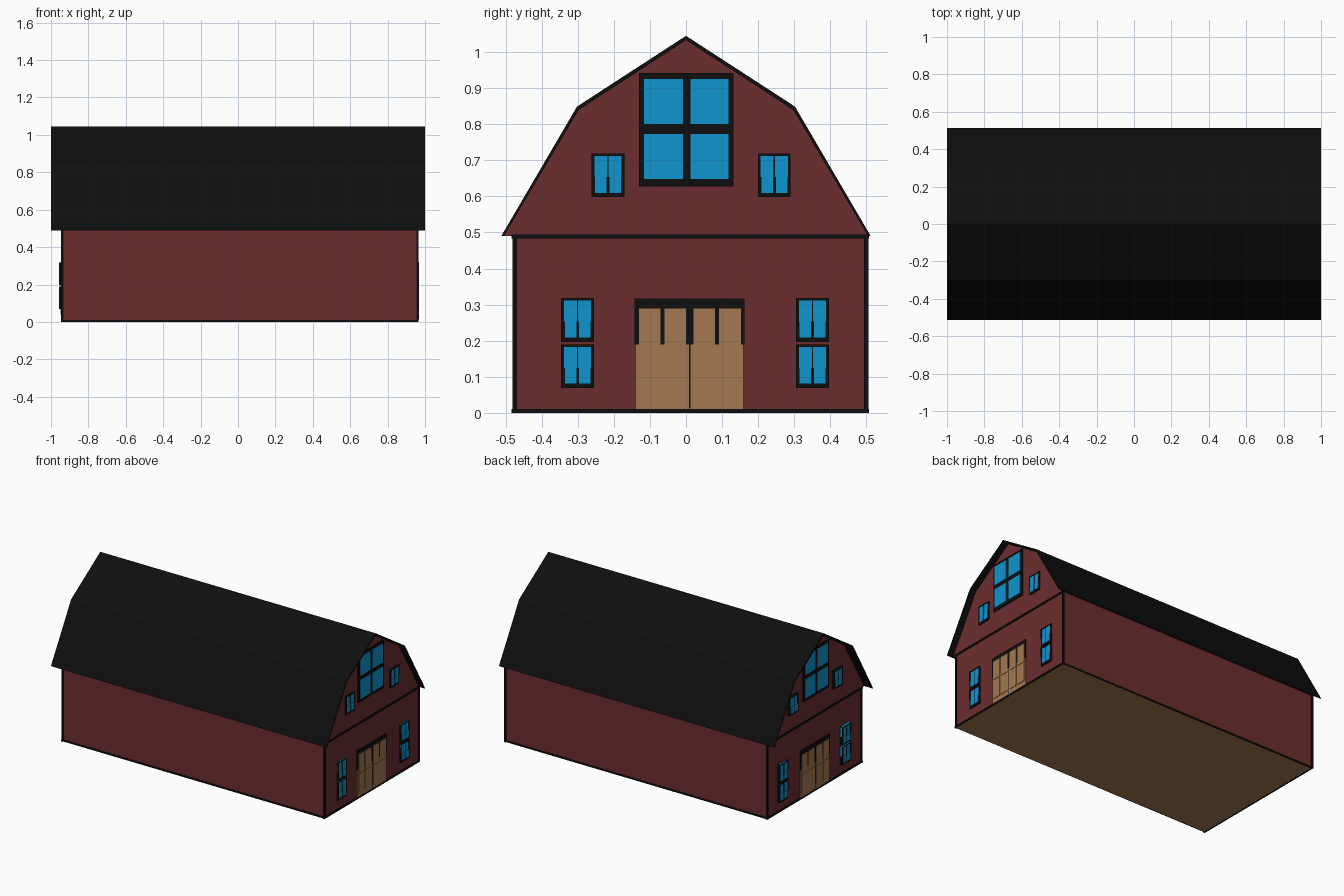
import bpy, bmesh

if "Cube" in bpy.data.objects:
    bpy.data.objects.remove(bpy.data.objects["Cube"])


def material(name, rgb):
    m = bpy.data.materials.new(name)
    m.diffuse_color = (*rgb, 1)
    m.use_nodes = True
    m.node_tree.nodes["Principled BSDF"].inputs["Base Color"].default_value = m.diffuse_color
    return m


RED = material("barn red", (0.15, 0.027, 0.029))
BLACK = material("black trim", (0.0045, 0.0045, 0.0045))
BLUE = material("window blue", (0.005, 0.30, 0.63))
TAN = material("door tan", (0.37, 0.19, 0.082))

X0, X1 = -0.94, 0.96      # end wall planes
Y0, Y1 = -0.475, 0.50     # side wall planes
EAVE = 0.49


def finish(name, bm, mats):
    bmesh.ops.recalc_face_normals(bm, faces=bm.faces)
    me = bpy.data.meshes.new(name)
    bm.to_mesh(me)
    bm.free()
    for m in mats:
        me.materials.append(m)
    ob = bpy.data.objects.new(name, me)
    bpy.context.collection.objects.link(ob)
    return ob


def prism(name, profile, xa, xb, mats):
    """Extrude a closed (y, z) profile along x."""
    bm = bmesh.new()
    face = bm.faces.new([bm.verts.new((xa, y, z)) for y, z in profile])
    ext = bmesh.ops.extrude_face_region(bm, geom=[face])["geom"]
    bmesh.ops.translate(bm, vec=(xb - xa, 0, 0),
                        verts=[v for v in ext if isinstance(v, bmesh.types.BMVert)])
    return finish(name, bm, mats)


def boxes(name, items, mat):
    """One object from several (xa, xb, ya, yb, za, zb) boxes."""
    bm = bmesh.new()
    for xa, xb, ya, yb, za, zb in items:
        vs = bmesh.ops.create_cube(bm, size=1)["verts"]
        for v in vs:
            v.co = (xb if v.co.x > 0 else xa,
                    yb if v.co.y > 0 else ya,
                    zb if v.co.z > 0 else za)
    return finish(name, bm, [mat])


# Walls, with a tan floor underneath
walls = prism("walls", [(Y0, 0), (Y1, 0), (Y1, EAVE), (Y0, EAVE)], X0, X1, [RED, TAN])
for p in walls.data.polygons:
    if p.normal.z < -0.9:
        p.material_index = 1

# Gambrel loft and the roof shell over it
outer = [(-0.512, EAVE), (-0.302, 0.849), (0, 1.045), (0.302, 0.849), (0.512, EAVE)]
inner = [(-0.505, EAVE), (-0.297, 0.840), (0, 1.033), (0.297, 0.840), (0.505, EAVE)]
prism("gable_loft", inner, X0, X1, [RED])
prism("roof", outer + inner[::-1], -1, 1, [BLACK])

# Corner posts, base boards and eave bands
t = 0.006
boxes("corner_posts", [(x - t, x + t, y - t, y + t, 0, EAVE)
                       for x in (X0, X1) for y in (Y0, Y1)], BLACK)
bands = []
for za, zb in ((0, 0.011), (0.484, 0.495)):
    bands += [(x - t, x + t, Y0 - 0.008, Y1 + 0.007, za, zb) for x in (X0, X1)]
bands += [(X0, X1, y - t / 2, y + t / 2, 0, 0.011) for y in (Y0, Y1)]
boxes("trim_bands", bands, BLACK)


def end_details(tag, plane, out, depth):
    """Windows and doors on one end wall; out is +1 or -1."""
    def plate(ya, yb, za, zb, d):
        a, b = sorted((plane, plane + out * d))
        return (a, b, ya, yb, za, zb)

    # Small windows: dark sill half, blue upper half, thin frame, two columns
    dark, glass = [], []
    corners = [(-0.262, 0.598), (0.199, 0.598)]
    corners += [(y, z) for y in (-0.346, 0.305) for z in (0.069, 0.197)]
    for y, z in corners:
        w, h, mid = 0.091, 0.121, 0.056
        dark.append(plate(y, y + w, z, z + mid, depth))
        glass.append(plate(y, y + w, z + mid, z + h, depth))
        f = depth + 0.002
        dark += [plate(y, y + 0.008, z + mid, z + h, f),
                 plate(y + w - 0.008, y + w, z + mid, z + h, f),
                 plate(y, y + w, z + h - 0.007, z + h, f),
                 plate(y + 0.044, y + 0.047, z + mid, z + h, f)]
        glass += [plate(y + 0.010, y + 0.042, z + 0.012, z + mid, f),
                  plate(y + 0.050, y + 0.082, z + 0.012, z + mid, f)]
    boxes("small_window_frames_" + tag, dark, BLACK)
    boxes("small_window_glass_" + tag, glass, BLUE)

    # Large loft window
    boxes("loft_window_frame_" + tag, [plate(-0.13, 0.132, 0.628, 0.942, 0.006)], BLACK)
    boxes("loft_window_glass_" + tag,
          [plate(ya, yb, za, zb, 0.009)
           for ya, yb in ((-0.116, -0.009), (0.013, 0.118))
           for za, zb in ((0.648, 0.773), (0.800, 0.925))], BLUE)

    # Double doors: tan lower half, black upper surround, raised panels
    boxes("door_surround_" + tag, [plate(-0.143, 0.162, 0.190, 0.317, 0.005),
                                   plate(0.009, 0.012, 0.012, 0.190, 0.0065)], BLACK)
    panels = [plate(-0.140, 0.160, 0.011, 0.190, 0.005)]
    for y in (-0.130, -0.060, 0.021, 0.092):
        panels += [plate(y, y + 0.060, 0.040, 0.163, 0.008),
                   plate(y, y + 0.060, 0.168, 0.290, 0.008)]
    boxes("door_panels_" + tag, panels, TAN)


end_details("right", X1, 1, 0.007)
end_details("left", X0, -1, 0.016)
